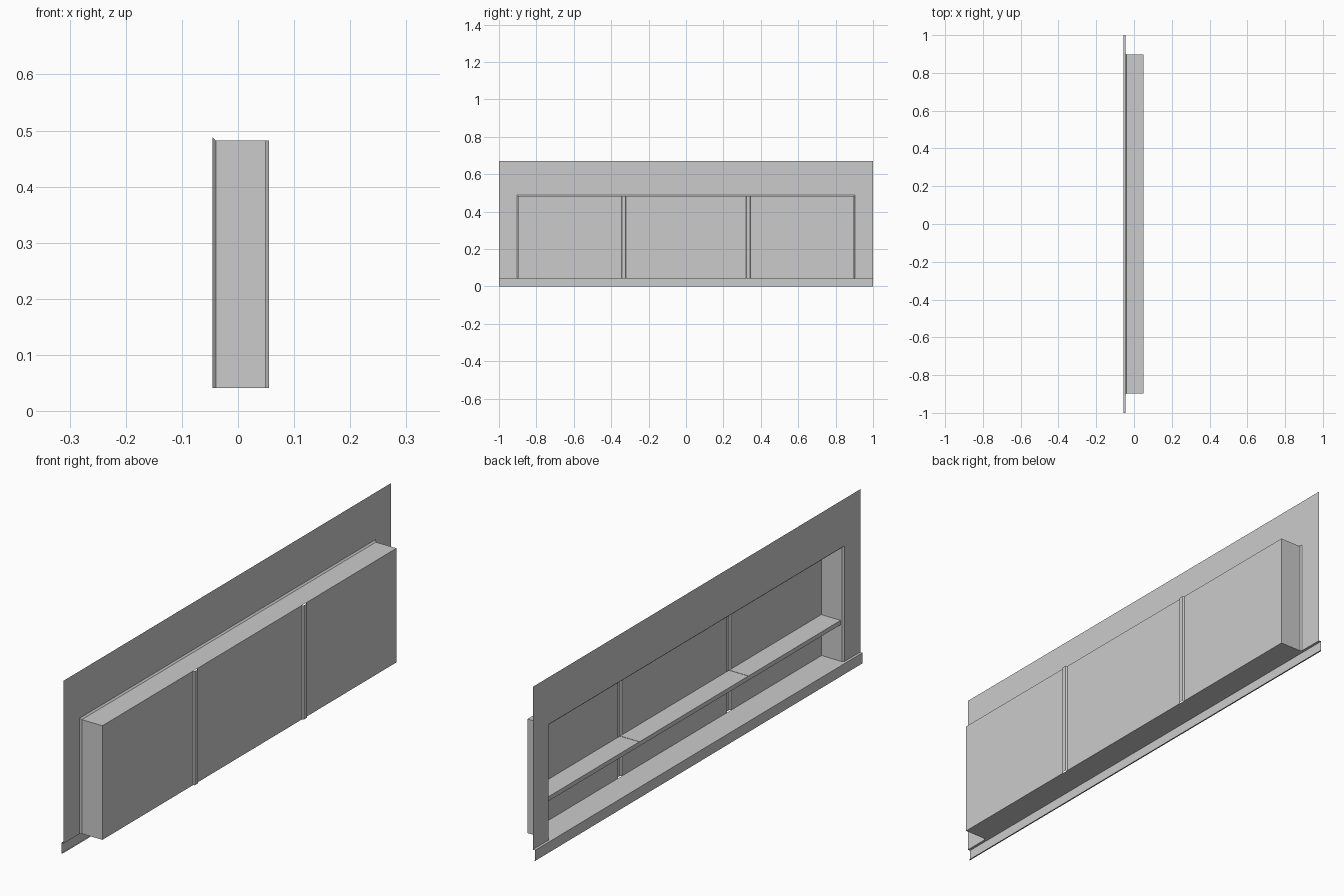
import bpy

if "Cube" in bpy.data.objects:
    bpy.data.objects.remove(bpy.data.objects["Cube"])

XW, XB = -0.045, 0.049      # wall plane and niche back plane
XF, XR = -0.055, 0.055      # skirting face and rib face
ZB, ZT, ZN = 0.041, 0.67, 0.482
YN = 0.898
C = 0.006                   # chamfer round the niche opening


def make(name, verts, faces):
    me = bpy.data.meshes.new(name)
    me.from_pydata(verts, [], faces)
    me.update()
    ob = bpy.data.objects.new(name, me)
    bpy.context.collection.objects.link(ob)
    return ob


def strip(name, a, b):
    """Open quad strip between two matching point rows."""
    n = len(a)
    return make(name, a + b, [(i, i + 1, n + i + 1, n + i) for i in range(n - 1)])


def box(name, x0, x1, y0, y1, z0, z1):
    v = [(x, y, z) for x in (x0, x1) for y in (y0, y1) for z in (z0, z1)]
    return make(name, v, [(0, 1, 3, 2), (4, 6, 7, 5), (0, 4, 5, 1),
                          (2, 3, 7, 6), (0, 2, 6, 4), (1, 5, 7, 3)])


def arch(x, w, top):
    """Upside-down U row of points standing on the niche floor."""
    return [(x, -w, ZB), (x, -w, top), (x, w, top), (x, w, ZB)]


# thin wall sheet around the opening
strip("wall_panel", arch(XW, 1.0, ZT), arch(XW, YN + C, ZN + C))

# chamfered opening, then niche sides and ceiling
strip("opening_chamfer", arch(XW, YN + C, ZN + C), arch(XW + C, YN, ZN))
strip("niche_sides", arch(XW + C, YN, ZN), arch(XB, YN, ZN))
make("niche_floor", [(XW, -YN - C, ZB), (XW + C, -YN, ZB), (XB, -YN, ZB),
                     (XB, YN, ZB), (XW + C, YN, ZB), (XW, YN + C, ZB)],
     [(0, 1, 2, 3, 4, 5)])

# niche back with two shallow vertical channels
profile = [(XB, -YN)]
for y in (-0.333, 0.333):
    profile += [(XB, y - 0.012), (XR, y - 0.009), (XR, y + 0.009), (XB, y + 0.012)]
profile.append((XB, YN))
strip("niche_back", [(x, y, ZB) for x, y in profile], [(x, y, ZN) for x, y in profile])

# three shelf boards meeting at the channels
for i, (y0, y1) in enumerate([(-0.896, -0.334), (-0.332, 0.332), (0.334, 0.896)]):
    box(f"shelf_{i + 1}", -0.034, XB, y0, y1, 0.183, 0.2)

# skirting: ledge, face and bottom return
skirt = [(XW, ZB), (XF, ZB), (XF, 0.0), (XF + 0.005, 0.0)]
strip("skirting", [(x, -1.0, z) for x, z in skirt], [(x, 1.0, z) for x, z in skirt])
